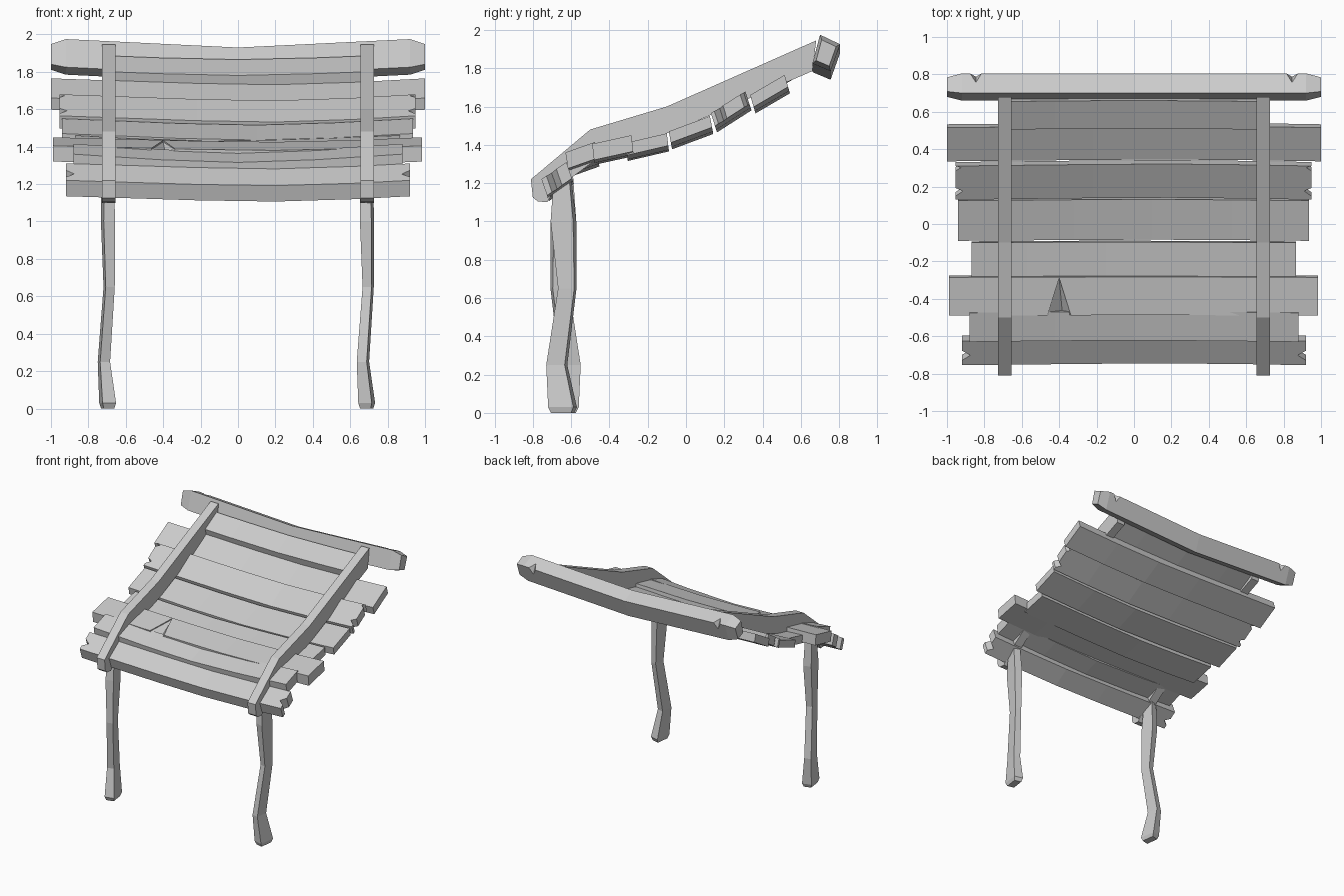
import bpy, bmesh
from mathutils import Vector

if "Cube" in bpy.data.objects:
    bpy.data.objects.remove(bpy.data.objects["Cube"])


def finish(bm, name):
    bmesh.ops.recalc_face_normals(bm, faces=bm.faces)
    me = bpy.data.meshes.new(name)
    bm.to_mesh(me)
    bm.free()
    ob = bpy.data.objects.new(name, me)
    bpy.context.collection.objects.link(ob)
    return ob


def loft(name, rings):
    """Skin a list of equal-length point rings and cap both ends."""
    bm = bmesh.new()
    vs = [[bm.verts.new(p) for p in r] for r in rings]
    n = len(vs[0])
    for a, b in zip(vs, vs[1:]):
        for i in range(n):
            j = (i + 1) % n
            bm.faces.new((a[i], a[j], b[j], b[i]))
    bm.faces.new(vs[0])
    bm.faces.new(vs[-1])
    return finish(bm, name)


def cut(ob, points):
    """Chip a convex piece out of an object."""
    bm = bmesh.new()
    for p in points:
        bm.verts.new(p)
    bmesh.ops.convex_hull(bm, input=bm.verts)
    tool = finish(bm, "chip_cutter")
    tool.hide_render = True
    tool.hide_set(True)
    mod = ob.modifiers.new("chip", 'BOOLEAN')
    mod.operation = 'DIFFERENCE'
    mod.solver = 'EXACT'
    mod.object = tool


def plank(name, xl, xr, front, back, t, sag, mid, notch=()):
    """Outlined board, sliced across, tilted from front to back edge and sagging.
    notch: (inset, position across) points along each end."""
    out = [(xl, 0), (xr, 0)] + [(xr - d, v) for d, v in notch] + [(xr, 1), (xl, 1)]
    out += [(xl + d, v) for d, v in reversed(notch)]
    bm = bmesh.new()
    face = bm.faces.new([bm.verts.new((x, v, 0)) for x, v in out])
    ext = bmesh.ops.extrude_face_region(bm, geom=[face])
    for v in ext["geom"]:
        if isinstance(v, bmesh.types.BMVert):
            v.co.z = -1
    for x in (mid - 0.42, mid, mid + 0.42):
        bmesh.ops.bisect_plane(bm, geom=bm.verts[:] + bm.edges[:] + bm.faces[:],
                               plane_co=(x, 0, 0), plane_no=(1, 0, 0))
    f, b = Vector((0, *front)), Vector((0, *back))
    d = (b - f).normalized()
    down = Vector((0, d.z * 0.5, -d.y)).normalized()
    for v in bm.verts:
        x, s, h = v.co
        reach = xr - mid if x > mid else mid - xl
        drop = sag * (1 - min(1, abs(x - mid) / reach) ** 1.5)
        v.co = f.lerp(b, s) + down * (drop - h * t) + Vector((x, 0, 0))
    return finish(bm, name)


# Roof planks, back to front
plank("plank_top_filler", -0.67, 0.67, (0.505, 1.80), (0.655, 1.885), 0.06, 0.02, 0.0)
plank("plank_1", -1.0, 1.0, (0.335, 1.66), (0.515, 1.765), 0.065, 0.035, 0.2)
plank("plank_2", -0.955, 0.95, (0.13, 1.565), (0.31, 1.68), 0.07, 0.035, 0.2,
      [(0, 0.1), (0.04, 0.25), (0, 0.35), (0, 0.85), (0.03, 0.95)])
plank("plank_3", -0.94, 0.935, (-0.09, 1.47), (0.125, 1.55), 0.06, 0.035, 0.1)
plank("plank_4", -0.87, 0.865, (-0.315, 1.41), (-0.10, 1.46), 0.065, 0.03, -0.15)
p5 = plank("plank_5", -0.99, 0.985, (-0.49, 1.405), (-0.285, 1.45), 0.085, 0.025, 0.2)
plank("plank_6", -0.88, 0.88, (-0.63, 1.36), (-0.475, 1.415), 0.085, 0.045, 0.0)
plank("plank_7", -0.92, 0.92, (-0.755, 1.22), (-0.625, 1.31), 0.09, 0.03, 0.2,
      [(0, 0.2), (0.045, 0.4), (0, 0.6)])

# Wedge-shaped split in the fifth plank
cut(p5, [(-0.47, -0.51, 1.38), (-0.33, -0.51, 1.38), (-0.38, -0.51, 1.32),
         (-0.40, -0.29, 1.425), (-0.47, -0.51, 1.48), (-0.33, -0.51, 1.48), (-0.40, -0.29, 1.48)])

# Ridge beam: tilted square section, chamfered ends, sagging in the middle
SECT = [(0.70, 1.975), (0.805, 1.925), (0.755, 1.785), (0.66, 1.825)]
rings = []
for x, s, dz in ((-1, 0.72, 0), (-0.92, 1, 0), (0, 1, -0.045), (0.92, 1, 0), (1, 0.72, 0)):
    rings.append([(x, 0.73 + (y - 0.73) * s, 1.88 + (z - 1.88) * s + dz) for y, z in SECT])
beam = loft("ridge_beam", rings)
for s in (-1, 1):
    cut(beam, [(s * 0.80, 0.82, 1.93), (s * 0.89, 0.82, 1.93), (s * 0.845, 0.75, 1.96),
               (s * 0.845, 0.80, 1.84), (s * 0.845, 0.85, 1.98)])

# Side rails: bent profile given as top and bottom edge points
TOP = [(-0.81, 1.22), (-0.50, 1.48), (-0.10, 1.60), (0.68, 1.945)]
LOW = [(0.66, 1.785), (-0.07, 1.47), (-0.44, 1.345), (-0.69, 1.16), (-0.725, 1.10),
       (-0.775, 1.105), (-0.80, 1.125)]
for side, s in (("left", -1), ("right", 1)):
    loft(side + "_rail", [[(s * 0.69 + w, y, z) for y, z in TOP + LOW] for w in (-0.036, 0.036)])

# Crooked legs: z, x centre, y centre, half width, half depth
LEG = [(0, 0, -0.005, 0.035, 0.06), (0.03, 0, -0.005, 0.045, 0.075),
       (0.25, -0.02, -0.035, 0.033, 0.055), (0.65, 0.008, 0.02, 0.03, 0.048),
       (1.0, 0.002, 0, 0.038, 0.067), (1.24, 0, -0.005, 0.033, 0.045)]
for side, x0, m in (("left", -0.697, -1), ("right", 0.688, 1)):
    rings = []
    for z, cx, cy, hx, hy in LEG:
        rings.append([(x0 + cx + a * hx, -0.64 + m * (cy + b * hy), z)
                      for a, b in ((-1, -0.75), (0.6, -1), (1, 0.75), (-0.6, 1))])
    loft(side + "_leg", rings)
